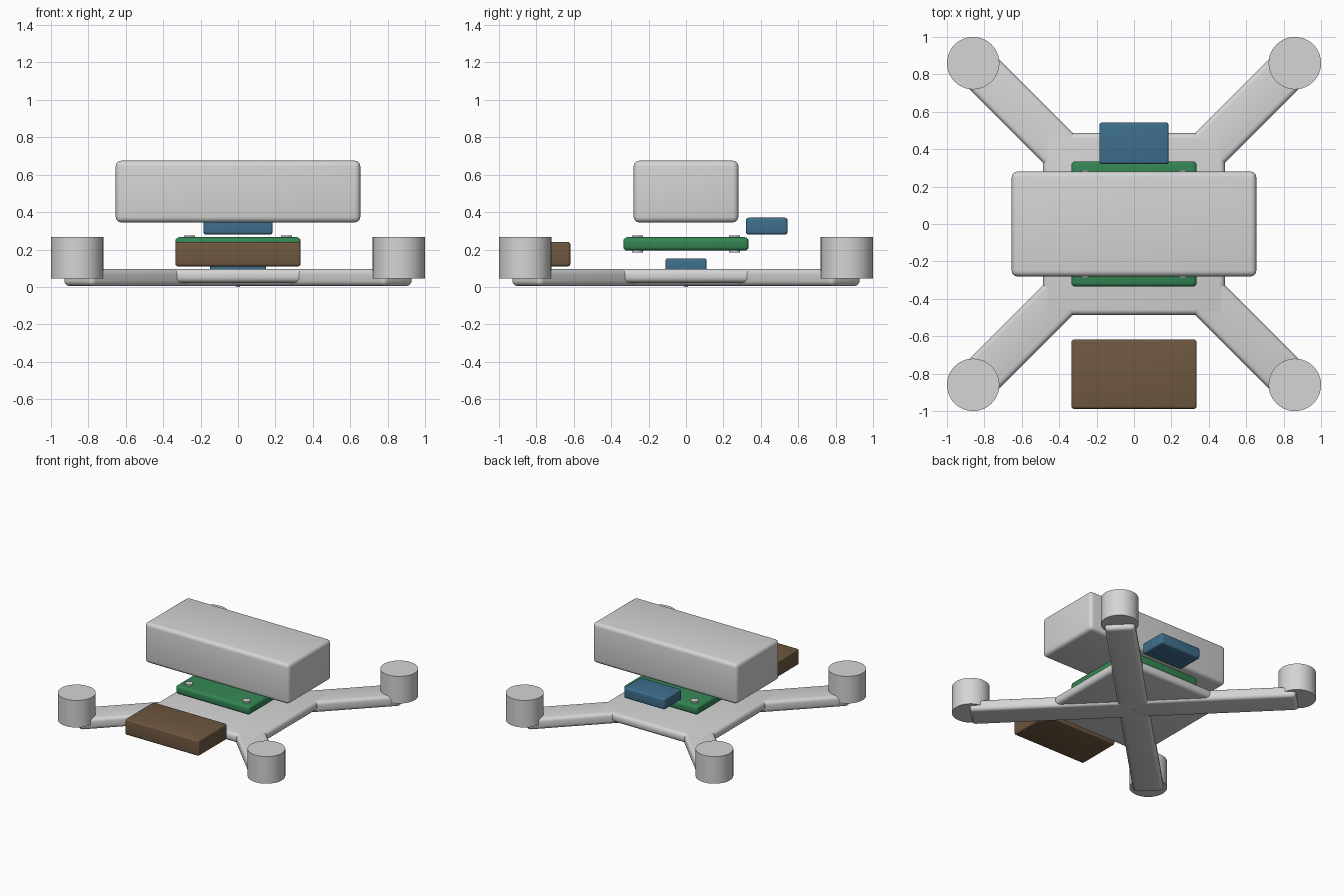
import bpy, math

if "Cube" in bpy.data.objects:
    bpy.data.objects.remove(bpy.data.objects["Cube"])


def material(name, rgb):
    m = bpy.data.materials.new(name)
    m.diffuse_color = (*rgb, 1)
    m.use_nodes = True
    m.node_tree.nodes["Principled BSDF"].inputs["Base Color"].default_value = m.diffuse_color
    return m


grey = material("light_grey", (0.66, 0.66, 0.66))
green = material("board_green", (0.034, 0.235, 0.087))
blue = material("module_blue", (0.048, 0.158, 0.265))
brown = material("pack_brown", (0.158, 0.096, 0.052))


def finish(ob, name, mat, bevel=0):
    ob.name = name
    ob.data.materials.append(mat)
    if bevel:
        mod = ob.modifiers.new("rounded_edges", 'BEVEL')
        mod.width = bevel
        mod.segments = 4
        bpy.ops.object.modifier_apply(modifier=mod.name)
    bpy.ops.object.shade_smooth_by_angle(angle=math.radians(35))
    return ob


def box(name, x, y, z, mat, bevel, turn=0):
    """Rounded box from (min, max) ranges, turned about z."""
    mid = [(a + b) / 2 for a, b in (x, y, z)]
    bpy.ops.mesh.primitive_cube_add(size=1, location=mid)
    ob = bpy.context.object
    ob.scale = [b - a for a, b in (x, y, z)]
    bpy.ops.object.transform_apply(location=False, rotation=False, scale=True)
    ob.rotation_euler.z = math.radians(turn)
    return finish(ob, name, mat, bevel)


def cylinder(name, x, y, z, radius, mat, sides=64):
    bpy.ops.mesh.primitive_cylinder_add(vertices=sides, radius=radius, depth=z[1] - z[0],
                                        location=(x, y, (z[0] + z[1]) / 2))
    return finish(bpy.context.object, name, mat)


# Frame: square centre plate over two crossed diagonal arms
box("centre_plate", (-0.487, 0.487), (-0.487, 0.487), (0.022, 0.097), grey, 0.03)
for i, turn in enumerate((45, -45)):
    box(f"diagonal_arm_{i + 1}", (-1.216, 1.216), (-0.113, 0.113), (0.005, 0.096),
        grey, 0.028, turn)
cylinder("centre_screw", 0, 0, (0, 0.03), 0.012, grey, 16)

# Motors at the arm ends, pegs through the board corners
for sx in (-1, 1):
    for sy in (-1, 1):
        cylinder("motor", sx * 0.86, sy * 0.86, (0.045, 0.267), 0.14, grey)
        cylinder("board_peg", sx * 0.26, sy * 0.26, (0.184, 0.276), 0.03, grey, 32)

# Stacked electronics
box("lower_module", (-0.15, 0.15), (-0.11, 0.11), (0.07, 0.152), blue, 0.012)
box("circuit_board", (-0.335, 0.335), (-0.335, 0.335), (0.194, 0.266), green, 0.022)
box("rear_module", (-0.185, 0.185), (0.32, 0.543), (0.28, 0.37), blue, 0.014)
box("front_pack", (-0.335, 0.335), (-0.988, -0.618), (0.11, 0.24), brown, 0.014)

# Large upper housing
box("upper_housing", (-0.654, 0.654), (-0.28, 0.28), (0.345, 0.675), grey, 0.03)
